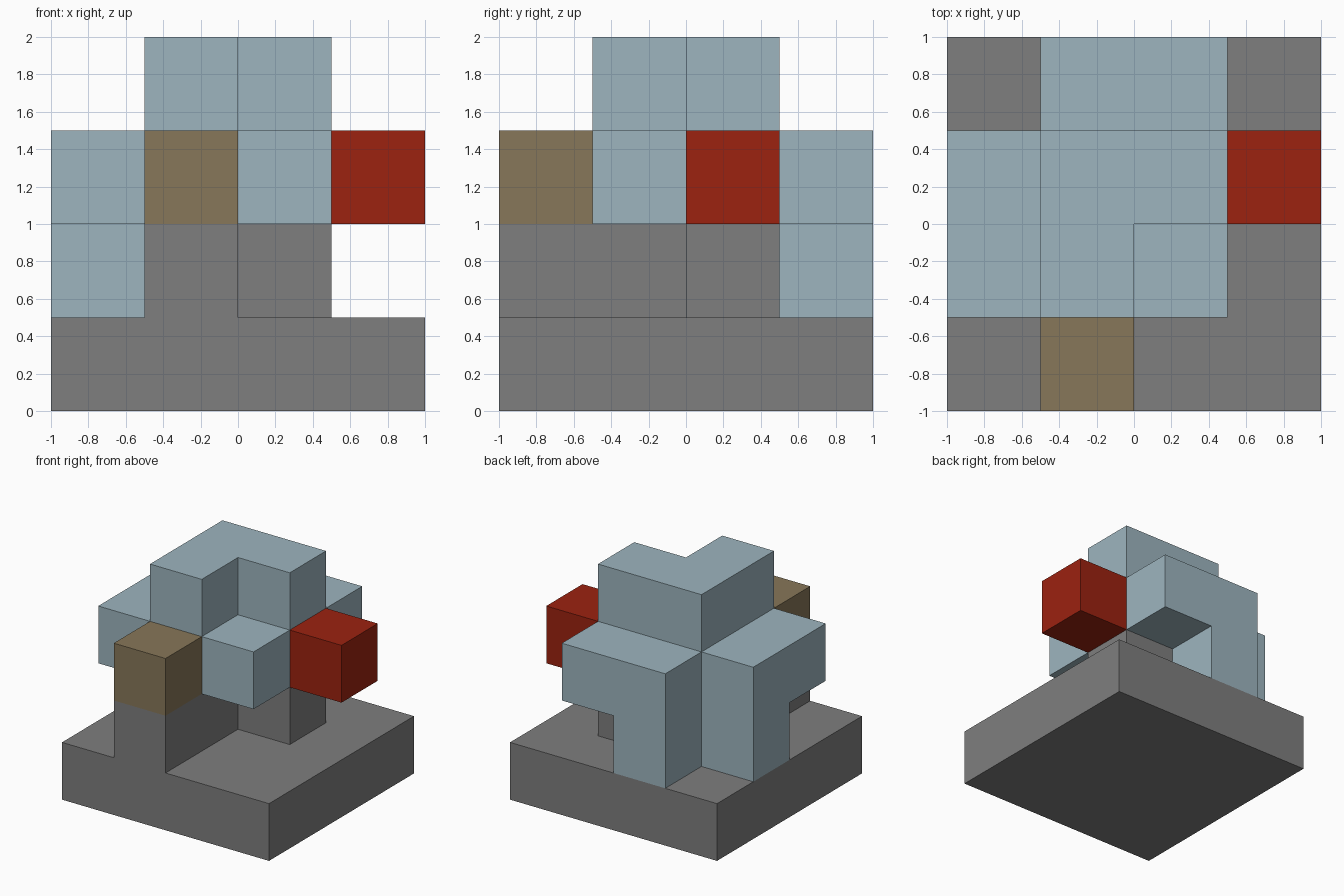
import bpy
import bmesh
from itertools import product
from mathutils import Vector

if "Cube" in bpy.data.objects:
    bpy.data.objects.remove(bpy.data.objects["Cube"], do_unlink=True)

CELL = 0.5
AXES = [Vector(a) for a in ((1, 0, 0), (0, 1, 0), (0, 0, 1))]


def make_material(name, rgb):
    mat = bpy.data.materials.new(name)
    mat.use_nodes = True
    mat.diffuse_color = (*rgb, 1)
    mat.node_tree.nodes["Principled BSDF"].inputs["Base Color"].default_value = (*rgb, 1)
    return mat


def make_part(name, mat, boxes):
    """Join boxes, each (first cell, size in cells), into one clean shell."""
    cells = set()
    for start, size in boxes:
        cells |= set(product(*(range(s, s + n) for s, n in zip(start, size))))
    bm = bmesh.new()
    for cell in sorted(cells):
        for i, axis in enumerate(AXES):
            u, v = AXES[(i + 1) % 3], AXES[(i + 2) % 3]
            for sign in (-1, 1):
                if tuple(int(c) for c in Vector(cell) + axis * sign) in cells:
                    continue
                corner = Vector(cell) + (axis if sign > 0 else Vector())
                ring = [corner, corner + u, corner + u + v, corner + v]
                if sign < 0:
                    ring.reverse()
                bm.faces.new([bm.verts.new(p * CELL - Vector((1, 1, 0))) for p in ring])
    bmesh.ops.remove_doubles(bm, verts=bm.verts, dist=0.001)
    bmesh.ops.dissolve_limit(bm, angle_limit=0.01, verts=bm.verts, edges=bm.edges)
    mesh = bpy.data.meshes.new(name)
    bm.to_mesh(mesh)
    bm.free()
    mesh.materials.append(mat)
    obj = bpy.data.objects.new(name, mesh)
    bpy.context.collection.objects.link(obj)


grey = make_material("stone grey", (0.209, 0.209, 0.209))
blue = make_material("pale blue", (0.337, 0.462, 0.521))
tan = make_material("tan", (0.242, 0.184, 0.1))
red = make_material("red", (0.332, 0.016, 0.005))

# Slab with the stem rising from it
make_part("base_and_stem", grey, [
    ((0, 0, 0), (4, 4, 1)),
    ((1, 0, 1), (1, 3, 1)),
    ((2, 2, 1), (1, 1, 1)),
])

# Blue mass: core, side arms with legs, and the L-shaped cap
make_part("upper_body", blue, [
    ((1, 1, 2), (2, 2, 1)),
    ((0, 1, 2), (1, 2, 1)),
    ((1, 3, 2), (2, 1, 1)),
    ((0, 2, 1), (1, 1, 1)),
    ((1, 3, 1), (1, 1, 1)),
    ((1, 1, 3), (1, 2, 1)),
    ((2, 2, 3), (1, 1, 1)),
])

# Single accent blocks
make_part("front_block", tan, [((1, 0, 2), (1, 1, 1))])
make_part("side_block", red, [((3, 2, 2), (1, 1, 1))])
